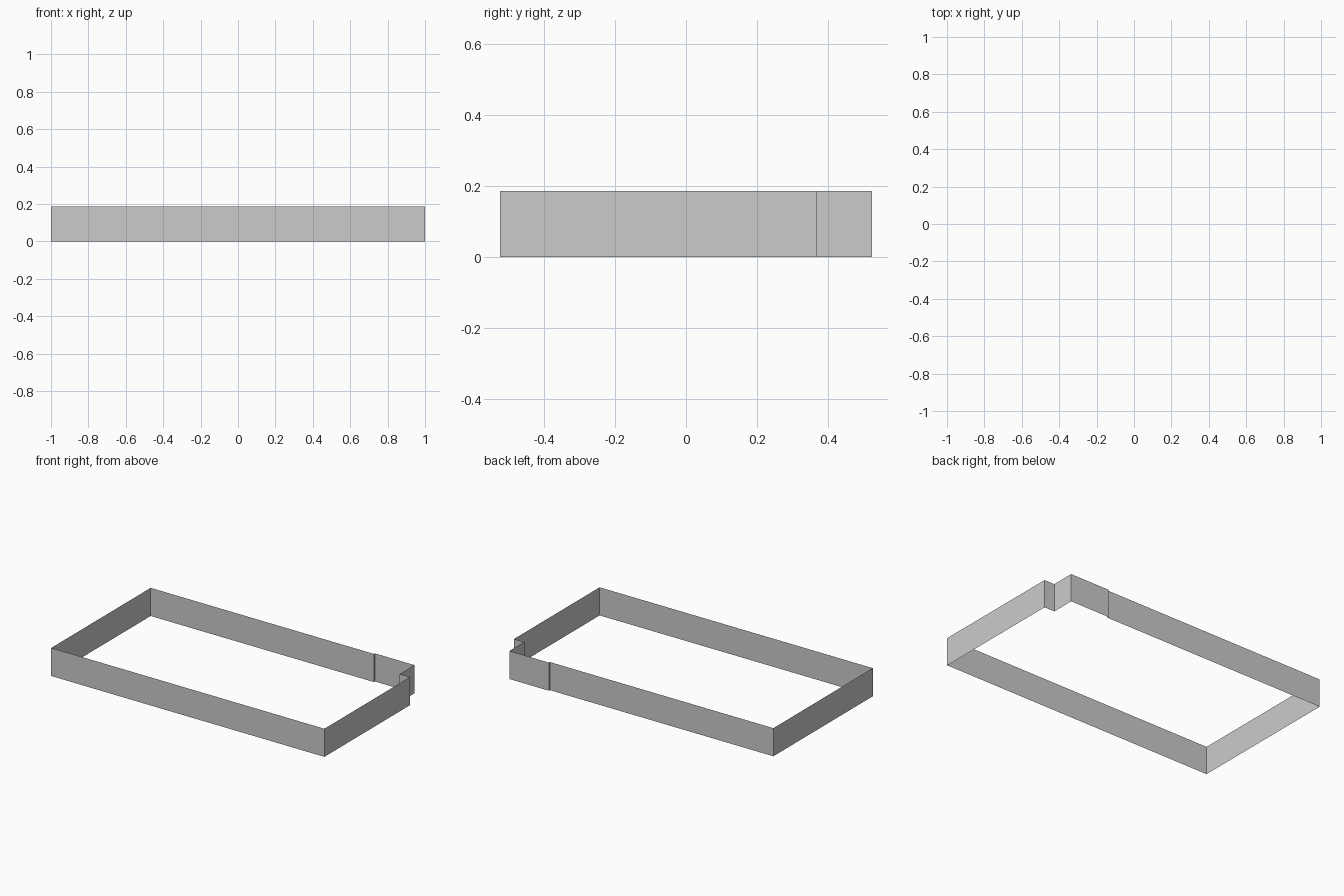
import bpy
import bmesh

cube = bpy.data.objects.get("Cube")
if cube:
    bpy.data.objects.remove(cube, do_unlink=True)

HEIGHT = 0.186

# Plain grey for the whole wall
grey = bpy.data.materials.new("light_grey")
grey.use_nodes = True
colour = (0.6, 0.6, 0.6, 1)
grey.diffuse_color = colour
grey.node_tree.nodes["Principled BSDF"].inputs["Base Color"].default_value = colour

# Footprint, counter-clockwise, with the stepped back left corner
outline = [(-1, -0.525), (1, -0.525), (1, 0.37), (0.925, 0.37),
           (0.925, 0.525), (0.636, 0.525), (0.636, 0.515), (-1, 0.515)]

# Raise the footprint into a thin sheet wall, open above and below
bm = bmesh.new()
base = [bm.verts.new((x, y, 0)) for x, y in outline]
top = [bm.verts.new((x, y, HEIGHT)) for x, y in outline]
for i in range(len(outline)):
    j = (i + 1) % len(outline)
    bm.faces.new((base[i], base[j], top[j], top[i]))

mesh = bpy.data.meshes.new("perimeter_wall")
bm.to_mesh(mesh)
bm.free()
mesh.materials.append(grey)
wall = bpy.data.objects.new("perimeter_wall", mesh)
bpy.context.collection.objects.link(wall)
